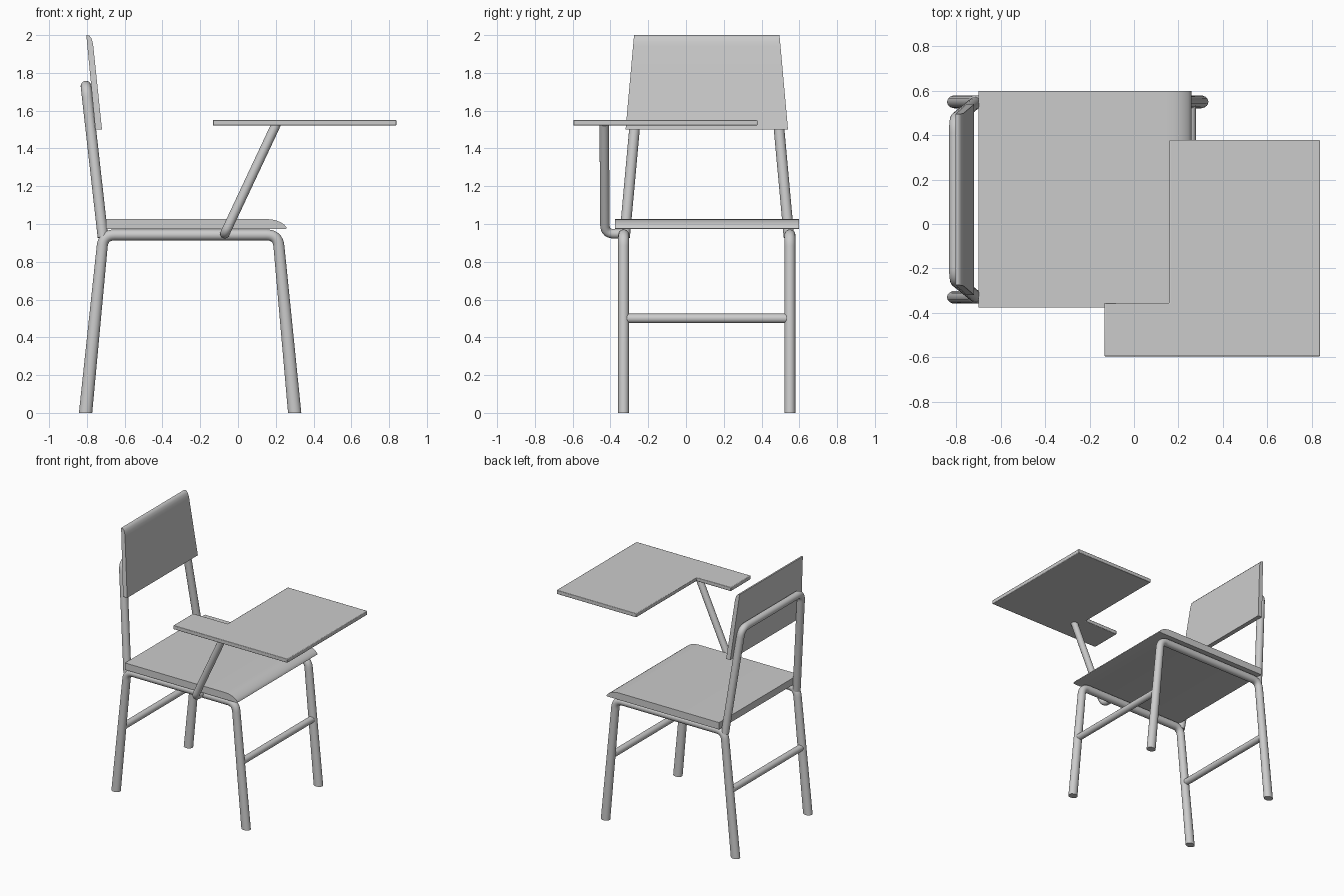
import bpy, bmesh, math
from mathutils import Vector

if "Cube" in bpy.data.objects:
    bpy.data.objects.remove(bpy.data.objects["Cube"])

SIDES = 20


def finish(name, bm, bevel=0):
    bmesh.ops.recalc_face_normals(bm, faces=bm.faces[:])
    me = bpy.data.meshes.new(name)
    bm.to_mesh(me)
    bm.free()
    ob = bpy.data.objects.new(name, me)
    bpy.context.collection.objects.link(ob)
    if bevel:
        mod = ob.modifiers.new("soft_edges", 'BEVEL')
        mod.width, mod.segments, mod.angle_limit = bevel, 2, math.radians(50)
    bpy.ops.object.select_all(action='DESELECT')
    ob.select_set(True)
    bpy.context.view_layer.objects.active = ob
    bpy.ops.object.shade_smooth_by_angle(angle=math.radians(35))
    return ob


def fillet(points, r, steps=8):
    """Round the inner corners of a path."""
    pts = [Vector(p) for p in points]
    out = [pts[0]]
    for a, p, b in zip(pts, pts[1:], pts[2:]):
        s, e = p + (a - p).normalized() * r, p + (b - p).normalized() * r
        for i in range(steps + 1):
            t = i / steps
            out.append(s * (1 - t) ** 2 + p * 2 * t * (1 - t) + e * t * t)
    return out + [pts[-1]]


def tube(name, points, radius, bend=0, foot=0):
    """Sweep a circle along a planar path; foot widens and flattens floor ends."""
    pts = fillet(points, bend) if bend else [Vector(p) for p in points]
    if len(points) > 2:
        side = (Vector(points[1]) - Vector(points[0])).cross(Vector(points[2]) - Vector(points[1])).normalized()
    else:
        side = Vector((0, 0, 1))
    bm = bmesh.new()
    rings = []
    for i, p in enumerate(pts):
        t = (pts[min(i + 1, len(pts) - 1)] - pts[max(i - 1, 0)]).normalized()
        v = t.cross(side).normalized()
        rv = radius + (max(foot - radius, 0) * max(0, 1 - p.z / 0.88) if foot else 0)
        ring = []
        for k in range(SIDES):
            a = math.tau * k / SIDES
            q = p + side * math.cos(a) * radius + v * math.sin(a) * rv
            if foot and i in (0, len(pts) - 1):
                q -= t * (q.z / t.z)
            ring.append(bm.verts.new(q))
        rings.append(ring)
    for a, b in zip(rings, rings[1:]):
        for k in range(SIDES):
            n = (k + 1) % SIDES
            bm.faces.new((a[k], a[n], b[n], b[k]))
    bm.faces.new(rings[0])
    bm.faces.new(rings[-1])
    return finish(name, bm)


def prism(name, low, high, bevel=0):
    """Solid between two matching outlines."""
    bm = bmesh.new()
    a, b = ([bm.verts.new(p) for p in ring] for ring in (low, high))
    bm.faces.new(a)
    bm.faces.new(b)
    for i in range(len(a)):
        j = (i + 1) % len(a)
        bm.faces.new((a[i], a[j], b[j], b[i]))
    return finish(name, bm, bevel)


# Side frames: back leg, seat rail and front leg in one bent tube
for label, y in (("near", -0.33), ("far", 0.55)):
    tube(label + "_side_frame", [(-0.807, y, 0), (-0.713, y, 0.942),
                                 (0.211, y, 0.942), (0.3, y, 0)], 0.029, 0.06, 0.035)

# Cross bars between the legs
for label, x in (("front", 0.254), ("back", -0.757)):
    tube(label + "_cross_bar", [(x, -0.33, 0.5), (x, 0.55, 0.5)], 0.025)

# Back frame hoop
tube("back_frame", [(-0.715, -0.325, 0.93), (-0.805, -0.252, 1.73),
                    (-0.805, 0.472, 1.73), (-0.715, 0.545, 0.93)], 0.028, 0.06)

# Seat with a rolled front edge
seat = [(-0.70, 0.973), (0.25, 0.973), (0.258, 0.976), (0.256, 0.984), (0.245, 0.996),
        (0.228, 1.008), (0.205, 1.018), (0.18, 1.024), (0.15, 1.026), (-0.70, 1.026)]
prism("seat", [(x, -0.375, z) for x, z in seat], [(x, 0.598, z) for x, z in seat])

# Backrest, narrowing upwards, with a rounded top
back = [(-0.755, 1.5), (-0.72, 1.5), (-0.766, 1.94), (-0.770, 1.965),
        (-0.777, 1.985), (-0.787, 1.997), (-0.795, 2.0), (-0.803, 2.0)]
taper = lambda z: 0.43 - 0.045 * (z - 1.5) / 0.5
prism("backrest", [(x, 0.11 - taper(z), z) for x, z in back],
      [(x, 0.11 + taper(z), z) for x, z in back])

# Writing tablet
tablet = [(-0.133, -0.596), (0.838, -0.596), (0.838, 0.378),
          (0.16, 0.378), (0.16, -0.355), (-0.133, -0.355)]
prism("writing_tablet", [(x, y, 1.521) for x, y in tablet],
      [(x, y, 1.551) for x, y in tablet], 0.004)

# Tablet support arm
tube("tablet_arm", [(-0.07, -0.33, 0.948), (-0.07, -0.429, 0.948),
                    (0.203, -0.433, 1.53)], 0.025, 0.05)
